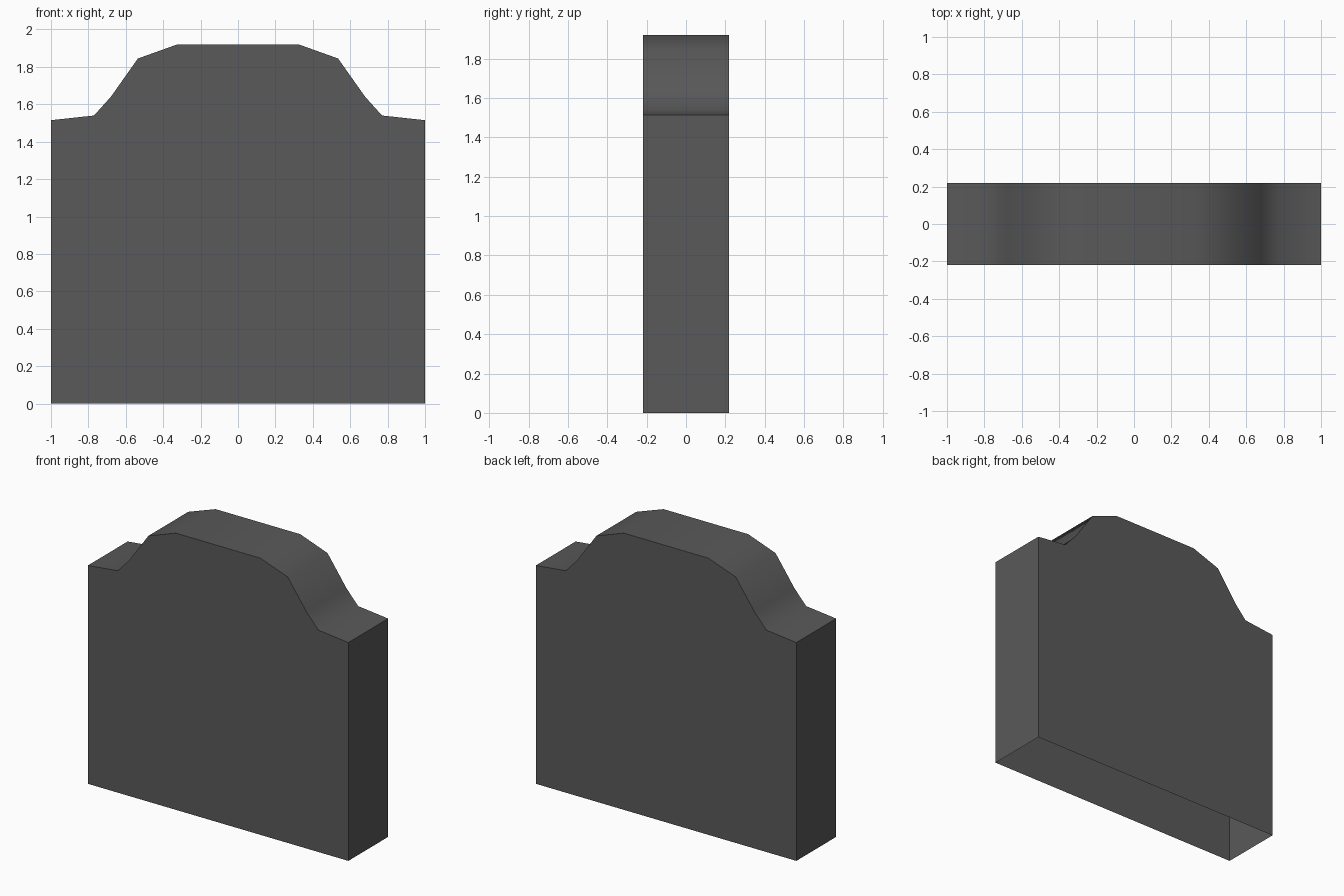
import bpy
import bmesh
import math

cube = bpy.data.objects.get("Cube")
if cube:
    bpy.data.objects.remove(cube, do_unlink=True)

HALF_DEPTH = 0.218

# Flat dark stone colour
stone = bpy.data.materials.new("dark_grey_stone")
stone.use_nodes = True
colour = (0.1, 0.1, 0.1, 1)
stone.diffuse_color = colour
stone.node_tree.nodes["Principled BSDF"].inputs["Base Color"].default_value = colour

# Outline of the right half from base to crown, mirrored for the left half
half = [(1, 0), (1, 1.515), (0.77, 1.54), (0.68, 1.64), (0.535, 1.845), (0.325, 1.92)]
outline = half + [(-x, z) for x, z in reversed(half)]

bm = bmesh.new()
front = [bm.verts.new((x, -HALF_DEPTH, z)) for x, z in outline]
back = [bm.verts.new((x, HALF_DEPTH, z)) for x, z in outline]

# Front and back slabs
bm.faces.new(front)
bm.faces.new(list(reversed(back)))

# Sides and shouldered top; the underside stays open
for i in range(len(outline) - 1):
    bm.faces.new((front[i], back[i], back[i + 1], front[i + 1]))
bmesh.ops.recalc_face_normals(bm, faces=bm.faces)

mesh = bpy.data.meshes.new("headstone")
bm.to_mesh(mesh)
bm.free()
mesh.materials.append(stone)
headstone = bpy.data.objects.new("headstone", mesh)
bpy.context.collection.objects.link(headstone)

# Soft shading along the top, crisp slab edges
bpy.ops.object.select_all(action="DESELECT")
headstone.select_set(True)
bpy.context.view_layer.objects.active = headstone
bpy.ops.object.shade_smooth_by_angle(angle=math.radians(60))
